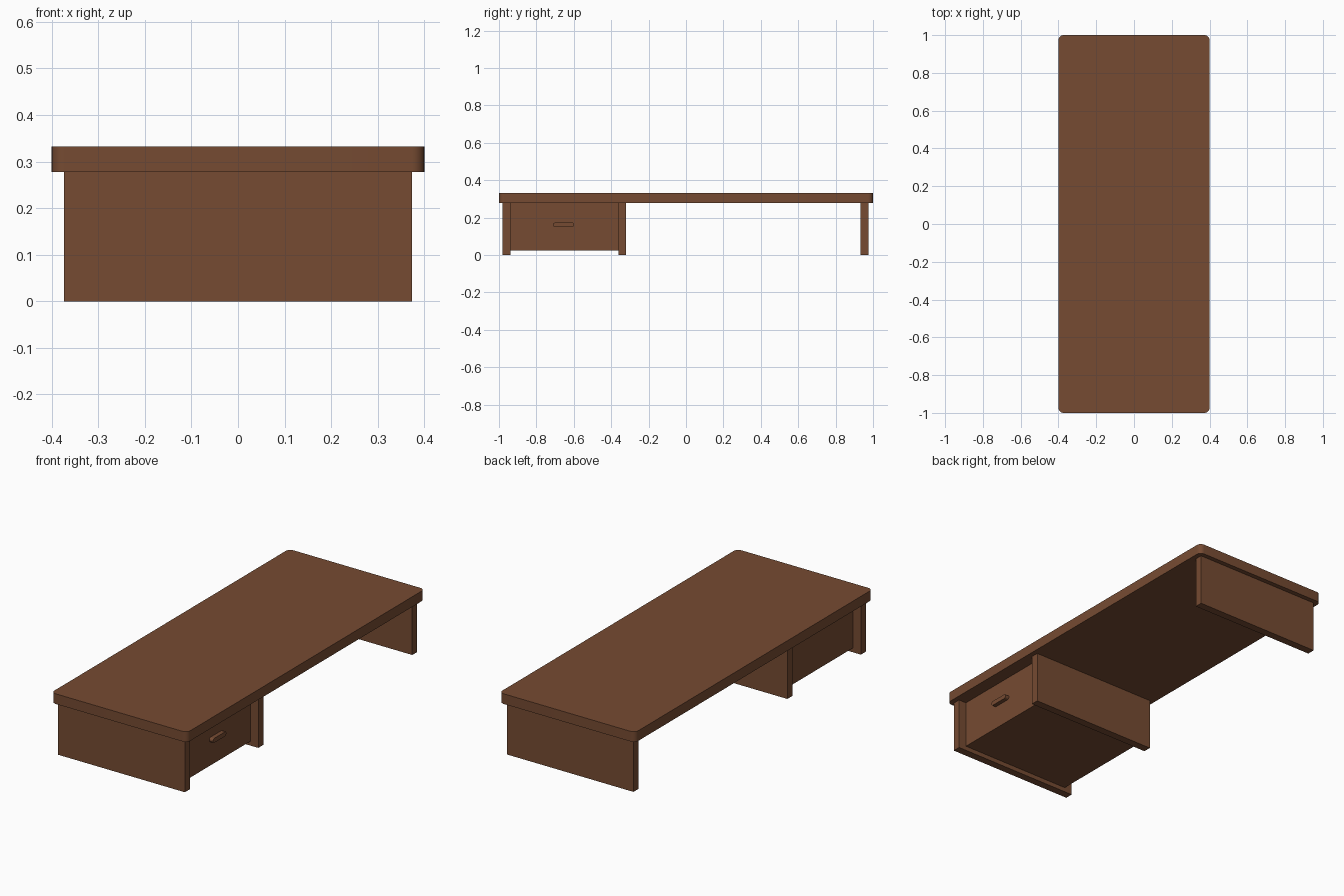
import bpy, bmesh
from math import pi, sin, cos

if "Cube" in bpy.data.objects:
    bpy.data.objects.remove(bpy.data.objects["Cube"])

wood = bpy.data.materials.new("brown_wood")
wood.diffuse_color = (0.18, 0.07, 0.032, 1)
wood.use_nodes = True
wood.node_tree.nodes["Principled BSDF"].inputs["Base Color"].default_value = wood.diffuse_color


def prism(name, outline, depth):
    """Extrude a closed 3D outline along the depth vector."""
    bm = bmesh.new()
    face = bm.faces.new([bm.verts.new(p) for p in outline])
    ext = bmesh.ops.extrude_face_region(bm, geom=[face], use_keep_orig=True)
    verts = [e for e in ext["geom"] if isinstance(e, bmesh.types.BMVert)]
    bmesh.ops.translate(bm, verts=verts, vec=depth)
    bmesh.ops.recalc_face_normals(bm, faces=bm.faces[:])
    mesh = bpy.data.meshes.new(name)
    bm.to_mesh(mesh)
    bm.free()
    mesh.materials.append(wood)
    ob = bpy.data.objects.new(name, mesh)
    bpy.context.collection.objects.link(ob)
    bpy.context.view_layer.objects.active = ob
    bpy.ops.object.select_all(action='DESELECT')
    ob.select_set(True)
    bpy.ops.object.shade_smooth_by_angle(angle=pi / 6)
    return ob


def rounded(w, h, r, n):
    """2D rounded rectangle of half sizes w, h."""
    pts = []
    for k, (sx, sy) in enumerate([(1, 1), (-1, 1), (-1, -1), (1, -1)]):
        for i in range(n + 1):
            a = (k + i / n) * pi / 2
            pts.append((sx * (w - r) + r * cos(a), sy * (h - r) + r * sin(a)))
    return pts


def box(name, x, y0, y1, z0, z1):
    """Box symmetric in x."""
    return prism(name, [(-x, y0, z0), (x, y0, z0), (x, y1, z0), (-x, y1, z0)],
                 (0, 0, z1 - z0))


# Tabletop with rounded vertical corners
Z = 0.278
prism("tabletop", [(x, y, Z) for x, y in rounded(0.4, 1.0, 0.027, 6)], (0, 0, 0.054))

# Three panel legs
for name, y in [("front_leg", -0.98), ("middle_leg", -0.362), ("back_leg", 0.933)]:
    box(name, 0.373, y, y + 0.042, 0, Z)

# Drawer between the front and middle legs
box("drawer", 0.328, -0.938, -0.362, 0.024, Z)

# Pill-shaped drawer pull on the right side
prism("drawer_handle",
      [(0.328, -0.654 + y, 0.162 + z) for y, z in rounded(0.056, 0.012, 0.0115, 6)],
      (0.022, 0, 0))
